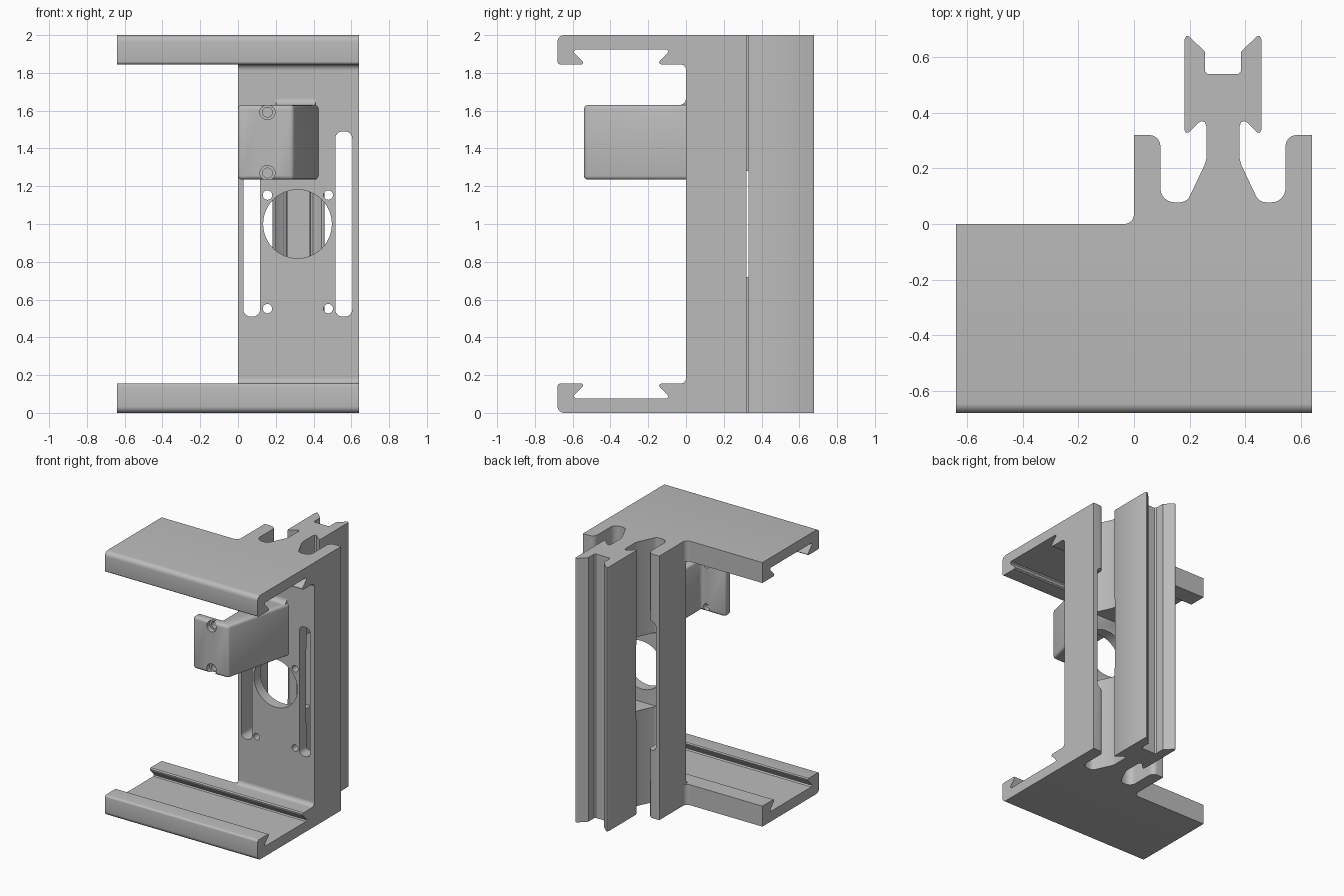
import bpy, bmesh, math
from mathutils import Vector

old = bpy.data.objects.get("Cube")
if old:
    bpy.data.objects.remove(old, do_unlink=True)

grey = bpy.data.materials.new("plain grey")
grey.use_nodes = True
COLOUR = (0.5, 0.5, 0.5, 1)
grey.diffuse_color = COLOUR
grey.node_tree.nodes["Principled BSDF"].inputs["Base Color"].default_value = COLOUR


def prism(name, axis, outline, lo, hi):
    """Extrude a 2D outline along the given axis."""
    place = {"x": lambda u, v, w: (w, u, v),
             "y": lambda u, v, w: (u, w, v),
             "z": lambda u, v, w: (u, v, w)}[axis]
    bm = bmesh.new()
    face = bm.faces.new([bm.verts.new(place(u, v, lo)) for u, v in outline])
    new = bmesh.ops.extrude_face_region(bm, geom=[face])["geom"]
    bmesh.ops.translate(bm, vec=Vector(place(0, 0, hi - lo)),
                        verts=[g for g in new if isinstance(g, bmesh.types.BMVert)])
    bmesh.ops.recalc_face_normals(bm, faces=bm.faces)
    mesh = bpy.data.meshes.new(name)
    bm.to_mesh(mesh)
    bm.free()
    mesh.materials.append(grey)
    obj = bpy.data.objects.new(name, mesh)
    bpy.context.collection.objects.link(obj)
    return obj


def arc(cx, cy, r, start, end, n):
    return [(cx + r * math.cos(math.radians(start + (end - start) * i / n)),
             cy + r * math.sin(math.radians(start + (end - start) * i / n)))
            for i in range(n + 1)]


def disc(cx, cy, r, n=32):
    return arc(cx, cy, r, 0, 360, n)[:-1]


def round_rect(x0, x1, y0, y1, r):
    return (arc(x1 - r, y1 - r, r, 0, 90, 6) + arc(x0 + r, y1 - r, r, 90, 180, 6)
            + arc(x0 + r, y0 + r, r, 180, 270, 6) + arc(x1 - r, y0 + r, r, 270, 360, 6))


def activate(obj):
    bpy.ops.object.select_all(action="DESELECT")
    obj.select_set(True)
    bpy.context.view_layer.objects.active = obj


def cut(obj, cutters):
    for c in cutters:
        c.hide_render = True
        mod = obj.modifiers.new("cut", "BOOLEAN")
        mod.operation, mod.solver, mod.object = "DIFFERENCE", "EXACT", c
        activate(obj)
        bpy.ops.object.modifier_apply(modifier=mod.name)
        bpy.data.objects.remove(c, do_unlink=True)


def smooth(obj):
    activate(obj)
    bpy.ops.object.shade_smooth_by_angle(angle=math.radians(32))


# Upright: channel with a flared web carrying a notched rail
W = 0.64
half = [(0, 0), (0, .32)] + arc(.055, .28, .04, 90, 0, 6)
half += arc(.145, .128, .05, 180, 270, 6) + arc(.165, .118, .04, 270, 337, 5)
half += [(.255, .215), (.26, .235), (.26, .352), (.255, .366), (.243, .37), (.232, .364),
         (.197, .33), (.187, .328), (.182, .338), (.182, .665), (.188, .677), (.198, .675),
         (.255, .62), (.255, .55), (.265, .54)]
profile = half + [(W - x, y) for x, y in reversed(half)]
upright = prism("upright", "z", profile, 0, 2)

cutters = [prism("shaft_cutter", "y", disc(.315, 1, .182, 48), -.1, .2),
           prism("web_cutter", "y", round_rect(.1, .54, .72, 1.28, .02), .08, .33)]
for x0, x1 in ((.028, .117), (.515, .605)):
    cutters.append(prism("slot_cutter", "y", round_rect(x0, x1, .51, 1.49, .038), -.1, .4))
for x in (.156, .478):
    for z in (.552, 1.153):
        cutters.append(prism("screw_cutter", "y", disc(x, z, .025, 20), -.1, .15))
cut(upright, cutters)
smooth(upright)

# Arms: dovetail trays, lower one and its mirror above
tray = [(0, 0), (0, .155), (-.132, .155), (-.142, .148), (-.14, .138), (-.1, .098),
        (-.093, .085), (-.1, .077), (-.585, .077), (-.594, .085), (-.59, .096),
        (-.547, .138), (-.544, .148), (-.552, .155)]
tray += arc(-.665, .14, .015, 90, 180, 4) + arc(-.645, .035, .035, 180, 270, 6)
tray_fillet = [(0, .155)] + arc(-.03, .185, .03, 270, 360, 6)
corner_fillet = [(0, 0)] + arc(-.035, .035, .035, 270, 360, 6)


def flip(points, upper):
    return [(y, 2 - z) if upper else (y, z) for y, z in points]


for label, upper in (("lower", False), ("upper", True)):
    smooth(prism(label + "_arm", "x", flip(tray, upper), -W, W))
    smooth(prism(label + "_arm_fillet", "x", flip(tray_fillet, upper), 0, W))
    z0 = 2 - .155 if upper else 0
    smooth(prism(label + "_corner_fillet", "z", corner_fillet, z0, z0 + .155))

# Bracket: thin front tab on a tapering stem
outline = [(0, -.54), (.295, -.54), (.425, 0), (.425, .03), (.2, .03), (.2, -.47), (0, -.47)]
bracket = prism("bracket", "z", outline, 1.235, 1.63)
bevel = bracket.modifiers.new("bevel", "BEVEL")
bevel.width, bevel.segments, bevel.limit_method = .02, 3, "ANGLE"
bevel.angle_limit = math.radians(40)
activate(bracket)
bpy.ops.object.modifier_apply(modifier=bevel.name)
cutters = []
for z in (1.27, 1.592):
    cutters.append(prism("tab_hole_cutter", "y", disc(.156, z, .026, 20), -.6, -.4))
    cutters.append(prism("tab_recess_cutter", "y", disc(.156, z, .04, 24), -.6, -.505))
cut(bracket, cutters)
smooth(bracket)

# Fillet where the stem top meets the upright
smooth(prism("bracket_fillet", "x", [(0, 1.63)] + arc(-.035, 1.665, .035, 270, 360, 6), .2, .41))
